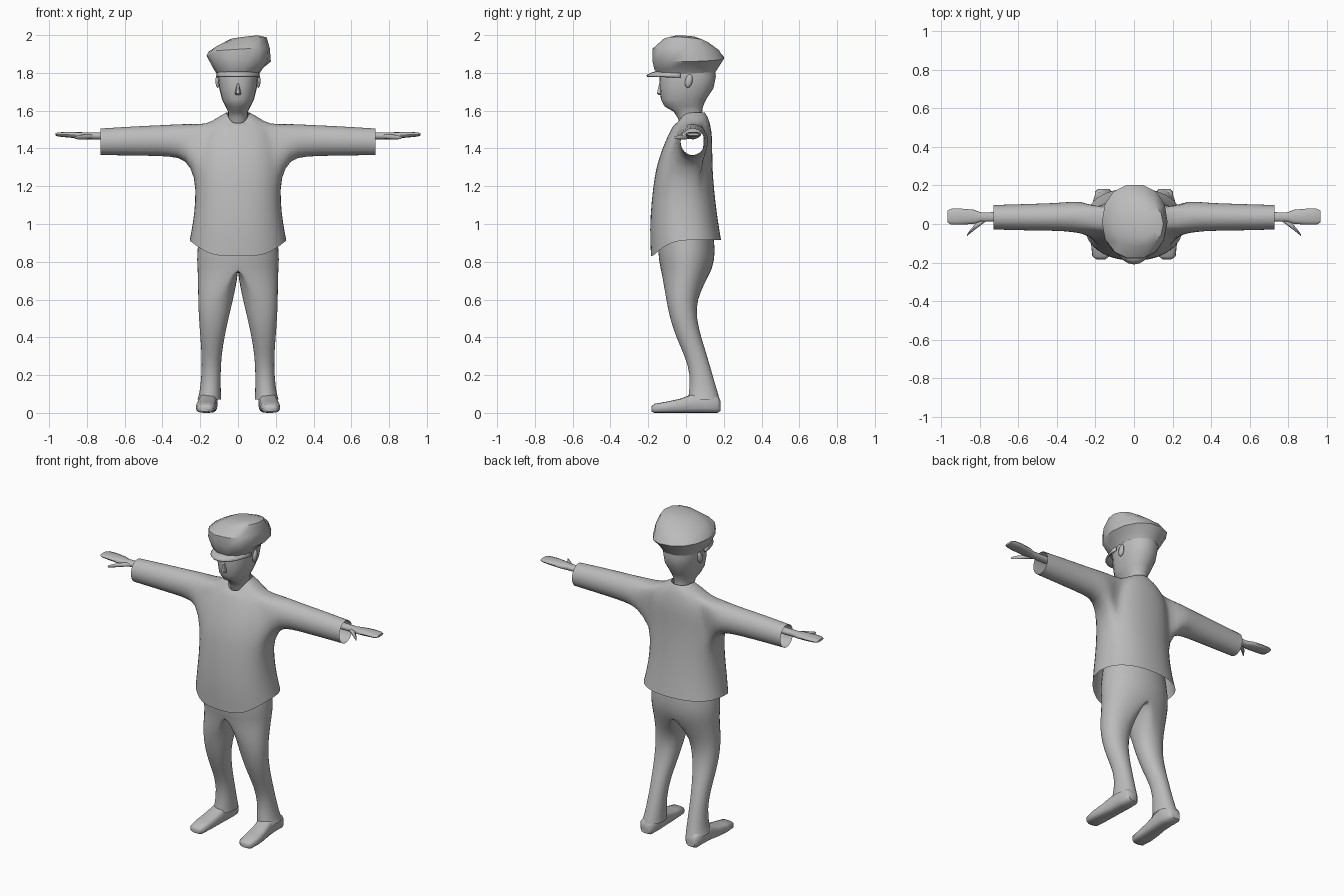
import bpy, bmesh, math

if "Cube" in bpy.data.objects:
    bpy.data.objects.remove(bpy.data.objects["Cube"])

grey = bpy.data.materials.new("plain grey")
grey.diffuse_color = (0.5, 0.5, 0.5, 1)
grey.use_nodes = True
grey.node_tree.nodes["Principled BSDF"].inputs["Base Color"].default_value = grey.diffuse_color


def power(v, p):
    return math.copysign(abs(v) ** p, v)


def ring(axis, pos, a0, a1, b0, b1, n=16, p=1.0):
    """Rounded outline filling the box a0..a1, b0..b1 across the given axis."""
    pts = []
    for j in range(n):
        t = 2 * math.pi * j / n
        a = (a0 + a1) / 2 + (a1 - a0) / 2 * power(math.cos(t), p)
        b = (b0 + b1) / 2 + (b1 - b0) / 2 * power(math.sin(t), p)
        pts.append({"x": (pos, a, b), "y": (a, pos, b), "z": (a, b, pos)}[axis])
    return pts


def loft(bm, rings, start=False, end=False):
    """Skin a list of outlines; returns the vertex rows and face rows."""
    rows = [[bm.verts.new(p) for p in r] for r in rings]
    n = len(rows[0])
    faces = [[bm.faces.new((a[j], a[(j + 1) % n], b[(j + 1) % n], b[j]))
              for j in range(n)] for a, b in zip(rows, rows[1:])]
    if start:
        bm.faces.new(rows[0])
    if end:
        bm.faces.new(rows[-1])
    return rows, faces


def finish(name, bm, mirror=False, subdivide=0, thick=0, angle=50):
    bmesh.ops.recalc_face_normals(bm, faces=bm.faces[:])
    me = bpy.data.meshes.new(name)
    bm.to_mesh(me)
    bm.free()
    me.materials.append(grey)
    ob = bpy.data.objects.new(name, me)
    bpy.context.collection.objects.link(ob)
    bpy.ops.object.select_all(action='DESELECT')
    ob.select_set(True)
    bpy.context.view_layer.objects.active = ob
    bpy.ops.object.shade_smooth_by_angle(angle=math.radians(angle))
    if mirror:
        ob.modifiers.new("mirror", 'MIRROR')
    if thick:
        ob.modifiers.new("thickness", 'SOLIDIFY').thickness = thick
    if subdivide:
        m = ob.modifiers.new("smooth", 'SUBSURF')
        m.levels = m.render_levels = subdivide
    return ob


# Shirt body: height, half width, front, back, dip of the front edge
bm = bmesh.new()
body = []
for z, w, f, b, dip in [
        (.915, .258, -.187, .187, .085), (1.0, .241, -.194, .173, .03),
        (1.12, .226, -.184, .156, 0), (1.25, .228, -.168, .144, 0),
        (1.32, .224, -.152, .141, 0), (1.39, .217, -.13, .14, 0),
        (1.46, .2, -.1, .14, 0), (1.525, .165, -.08, .13, .025),
        (1.565, .11, -.065, .117, .04), (1.59, .062, -.05, .1, .055)]:
    pts = ring("z", z, -w, w, f, b, 24, .88)
    body.append([(x, y, h - dip * min(1, 1.2 * max(0, -math.sin(math.tau * j / 24)) ** 2))
                 for j, (x, y, h) in enumerate(pts)])
rows, faces = loft(bm, body)

# Sleeves, joined to openings cut in the sides of the body
for side, mid in ((1, 0), (-1, 12)):
    cols = [(mid + k) % 24 for k in range(-2, 3)]
    rim = {rows[i][j] for i in (3, 7) for j in cols}
    rim |= {rows[i][j] for i in (4, 5, 6) for j in (cols[0], cols[-1])}
    bmesh.ops.delete(bm, geom=[faces[i][j] for i in range(3, 7) for j in cols[:4]],
                     context='FACES')
    sleeve, _ = loft(bm, [ring("x", side * x, y0, y1, z0, z1) for x, y0, y1, z0, z1 in [
        (.275, -.05, .125, 1.342, 1.533), (.36, -.037, .112, 1.357, 1.527),
        (.5, -.036, .107, 1.36, 1.521), (.62, -.033, .103, 1.362, 1.514),
        (.728, -.03, .1, 1.363, 1.507)]])
    mouth = set(sleeve[0])
    edges = [e for e in bm.edges if e.is_boundary and
             (set(e.verts) <= rim or set(e.verts) <= mouth)]
    bmesh.ops.bridge_loops(bm, edges=edges)
finish("shirt", bm, subdivide=1, angle=80)

# Trousers: one leg and half of the hips, mirrored
bm = bmesh.new()
leg = []
for z, xi, xo, f, b, k in [
        (1.0, 0, .2, -.14, .14, 1), (.85, 0, .222, -.154, .16, 1),
        (.77, 0, .218, -.137, .143, 1), (.71, .006, .214, -.124, .112, .6),
        (.6, .025, .212, -.106, .057, 0), (.5, .05, .208, -.086, .056, 0),
        (.4, .071, .2, -.053, .081, 0), (.3, .088, .192, -.006, .113, 0),
        (.2, .092, .193, .024, .141, 0), (.1, .09, .205, .014, .171, 0),
        (.07, .088, .216, .01, .18, 0)]:
    pts = ring("z", z, xi, xo, f, b, 20, .95)
    # k blends a round leg into a half hip with a flat inner side
    leg.append([((1 - k) * x + k * xo * max(0, math.cos(math.tau * j / 20)), y, h)
                for j, (x, y, h) in enumerate(pts)])
loft(bm, leg)
inner = [f for f in bm.faces if all(abs(v.co.x) < 1e-4 for v in f.verts)]
bmesh.ops.delete(bm, geom=inner, context='FACES')
finish("trousers", bm, mirror=True, subdivide=1, angle=80)

# Shoes
bm = bmesh.new()
loft(bm, [ring("y", y, x0, x1, z0, z1, 16, .65) for y, x0, x1, z0, z1 in [
    (-.183, .148, .195, .008, .034), (-.168, .128, .216, 0, .048),
    (-.1, .12, .223, 0, .06), (-.03, .116, .217, 0, .075),
    (.03, .112, .208, 0, .098), (.1, .108, .205, 0, .108),
    (.165, .112, .203, 0, .09), (.182, .13, .188, .01, .065)]], True, True)
finish("shoes", bm, mirror=True)

# Hands with thumbs
bm = bmesh.new()
loft(bm, [ring("x", x, y0, y1, z0, z1, 12, .85) for x, y0, y1, z0, z1 in [
    (.68, .012, .062, 1.448, 1.486), (.795, .012, .06, 1.448, 1.484),
    (.83, 0, .074, 1.452, 1.486), (.9, -.003, .08, 1.458, 1.488),
    (.95, -.002, .079, 1.463, 1.485), (.967, .008, .07, 1.468, 1.481)]], True, True)
loft(bm, [ring("x", x, y0, y1, z0, z1, 8) for x, y0, y1, z0, z1 in [
    (.77, .012, .035, 1.452, 1.475), (.81, -.018, .015, 1.448, 1.474),
    (.845, -.045, -.024, 1.448, 1.47), (.866, -.063, -.054, 1.452, 1.463)]], True, True)
finish("hands", bm, mirror=True)

# Head and neck
bm = bmesh.new()
loft(bm, [ring("z", z, -w, w, f, b, 20, .9) for z, w, f, b in [
    (1.48, .055, -.025, .1), (1.56, .052, -.042, .086), (1.595, .053, -.066, .086),
    (1.622, .066, -.113, .09), (1.66, .085, -.133, .107), (1.72, .1, -.139, .146),
    (1.78, .107, -.141, .158), (1.86, .1, -.13, .15)]], True, True)
finish("head", bm, angle=60)

# Nose
bm = bmesh.new()
loft(bm, [ring("z", z, -w, w, f, -.12, 6) for z, w, f in [
    (1.682, .012, -.142), (1.69, .016, -.157), (1.745, .007, -.143)]], True, True)
finish("nose", bm)

# Ears
bm = bmesh.new()
bmesh.ops.create_uvsphere(bm, u_segments=10, v_segments=7, radius=1)
for v in bm.verts:
    v.co = (.107 + .013 * v.co.x, .015 + .02 * v.co.y + .006 * v.co.z, 1.757 + .036 * v.co.z)
finish("ears", bm, mirror=True)

# Cap crown, slouching to one side: height, centre, half width, front, back, tilts
bm = bmesh.new()
crown = []
for z, c, w, f, b, tx, ty in [
        (1.795, 0, .113, -.15, .16, 0, .06), (1.825, 0, .132, -.172, .176, 0, .03),
        (1.875, .004, .17, -.183, .206, -.09, .02), (1.922, .006, .162, -.181, .178, .06, -.02),
        (1.966, .022, .13, -.12, .12, .17, -.08), (1.988, .035, .075, -.07, .06, .12, -.05)]:
    crown.append([(x, y, h + tx * (x - c) + ty * y)
                  for x, y, h in ring("z", z, c - w, c + w, f, b, 14, .9)])
loft(bm, crown, False, True)
finish("cap_crown", bm, angle=40)

# Cap brim, a curved peak over the face
bm = bmesh.new()
strips = []
for out, z, side_drop in ((0, 1.812, .008), (.035, 1.802, .014), (.062, 1.788, .012)):
    strip = []
    for j in range(13):
        t = math.pi * (1 + j / 12)
        s = -math.sin(t)
        strip.append(bm.verts.new(((.112 + .08 * out) * math.cos(t), -.03 - (.118 + out) * s,
                                   z - side_drop * (1 - s))))
    strips.append(strip)
for a, b in zip(strips, strips[1:]):
    for j in range(12):
        bm.faces.new((a[j], b[j], b[j + 1], a[j + 1]))
finish("cap_brim", bm, thick=.01)
